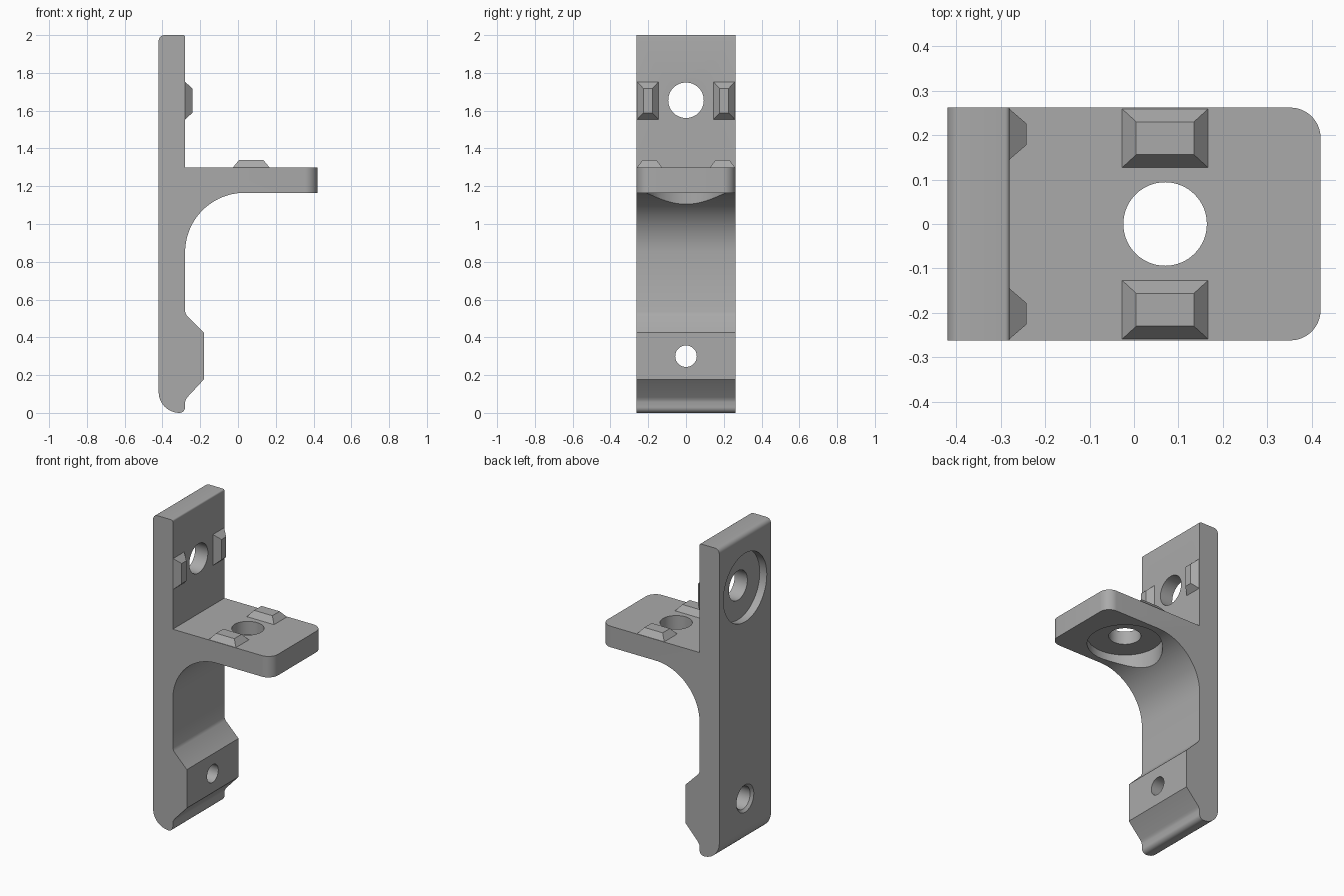
import bpy, bmesh, math
from mathutils import Matrix, Vector

if "Cube" in bpy.data.objects:
    bpy.data.objects.remove(bpy.data.objects["Cube"])

W = 0.262  # half depth of the bracket
grey = bpy.data.materials.new("plain grey")
grey.diffuse_color = (0.4, 0.4, 0.4, 1)
grey.use_nodes = True
grey.node_tree.nodes["Principled BSDF"].inputs["Base Color"].default_value = grey.diffuse_color


def add_object(name, bm):
    bmesh.ops.recalc_face_normals(bm, faces=bm.faces)
    mesh = bpy.data.meshes.new(name)
    bm.to_mesh(mesh)
    bm.free()
    mesh.materials.append(grey)
    ob = bpy.data.objects.new(name, mesh)
    bpy.context.collection.objects.link(ob)
    return ob


def arc(cx, cz, rx, rz, start, end, n):
    return [(cx + rx * math.cos(math.radians(start + (end - start) * i / n)),
             cz + rz * math.sin(math.radians(start + (end - start) * i / n)))
            for i in range(n + 1)]


def cut(target, cutter):
    mod = target.modifiers.new("cut", 'BOOLEAN')
    mod.operation = 'DIFFERENCE'
    mod.solver = 'EXACT'
    mod.object = cutter
    bpy.context.view_layer.objects.active = target
    bpy.ops.object.modifier_apply(modifier=mod.name)
    bpy.data.objects.remove(cutter)


def lathe_cutter(name, origin, axis, profile, n=64):
    """Turned solid from (distance, radius) pairs along an axis."""
    bm = bmesh.new()
    turn = Vector((0, 0, 1)).rotation_difference(Vector(axis)).to_matrix()
    rings = [[bm.verts.new(Vector(origin) + turn @ Vector(
        (r * math.cos(2 * math.pi * i / n), r * math.sin(2 * math.pi * i / n), d)))
        for i in range(n)] for d, r in profile]
    for a, b in zip(rings, rings[1:]):
        for i in range(n):
            bm.faces.new((a[i], a[(i + 1) % n], b[(i + 1) % n], b[i]))
    bm.faces.new(rings[0])
    bm.faces.new(rings[-1])
    return add_object(name, bm)


def wedge_lug(name, matrix, base, top, height):
    """Tapered block; base and top are half sizes."""
    bm = bmesh.new()
    lo, hi = [[bm.verts.new(matrix @ Vector((sx * s[0], sy * s[1], h)))
               for sx, sy in ((-1, -1), (1, -1), (1, 1), (-1, 1))]
              for s, h in ((base, -0.004), (top, height))]
    bm.faces.new(lo)
    bm.faces.new(hi)
    for i in range(4):
        bm.faces.new((lo[i], lo[(i + 1) % 4], hi[(i + 1) % 4], hi[i]))
    return add_object(name, bm)


# Bracket body: side profile with rounded foot, clamp block, gusset arc and shelf
profile = (arc(-0.31, 0.11, 0.11, 0.11, 180, 270, 12)
           + arc(-0.31, 0.03, 0.03, 0.03, 280, 360, 6)
           + [(-0.28, 0.058), (-0.276, 0.07), (-0.268, 0.083),
              (-0.18, 0.178), (-0.18, 0.425), (-0.272, 0.517), (-0.28, 0.535)]
           + arc(0.035, 0.85, 0.315, 0.315, 180, 90, 28)
           + [(0.42, 1.165), (0.42, 1.3), (-0.28, 1.3)]
           + arc(-0.29, 1.99, 0.01, 0.01, 0, 90, 4)
           + arc(-0.39, 1.97, 0.03, 0.03, 90, 180, 6))
bm = bmesh.new()
bm.faces.new([bm.verts.new((x, -W, z)) for x, z in profile])
grown = bmesh.ops.extrude_face_region(bm, geom=bm.faces[:])
bmesh.ops.translate(bm, vec=(0, 2 * W, 0),
                    verts=[v for v in grown["geom"] if isinstance(v, bmesh.types.BMVert)])
# Rounded outer corners of the shelf
bmesh.ops.bevel(bm, geom=[e for e in bm.edges if all(v.co.x > 0.41 for v in e.verts)
                          and abs(e.verts[0].co.z - e.verts[1].co.z) > 0.1],
                offset=0.068, segments=10, profile=0.5, affect='EDGES')
body = add_object("bracket_body", bm)

# Stepped screw holes: wide recess first, then the through hole
holes = [
    ("upper_hole", (-0.42, 0, 1.655), (1, 0, 0),
     [(-0.1, 0.22), (0.05, 0.22), (0.05, 0.094), (0.3, 0.094)]),
    ("shelf_hole", (0.07, 0, 1.165), (0, 0, 1),
     [(-0.2, 0.22), (0.05, 0.22), (0.05, 0.094), (0.3, 0.094)]),
    ("lower_hole", (-0.42, 0, 0.3), (1, 0, 0),
     [(-0.02, 0.088), (0.0, 0.088), (0.015, 0.072), (0.1, 0.072), (0.1, 0.057), (0.4, 0.057)]),
]
for hole in holes:
    cut(body, lathe_cutter(*hole))

# Tapered locating lugs, in pairs on the shelf and on the upright
for side, s in (("front", -1), ("back", 1)):
    wedge_lug("shelf_lug_" + side, Matrix.Translation((0.07, s * 0.193, 1.3)),
              (0.1, 0.069), (0.065, 0.037), 0.038)
    wedge_lug("upright_lug_" + side,
              Matrix.Translation((-0.28, s * 0.202, 1.653)) @ Matrix.Rotation(math.pi / 2, 4, 'Y'),
              (0.103, 0.06), (0.065, 0.024), 0.038)

# Smooth the curved walls, keep the edges crisp
bpy.ops.object.select_all(action='DESELECT')
body.select_set(True)
bpy.context.view_layer.objects.active = body
bpy.ops.object.shade_smooth_by_angle(angle=math.radians(30))
